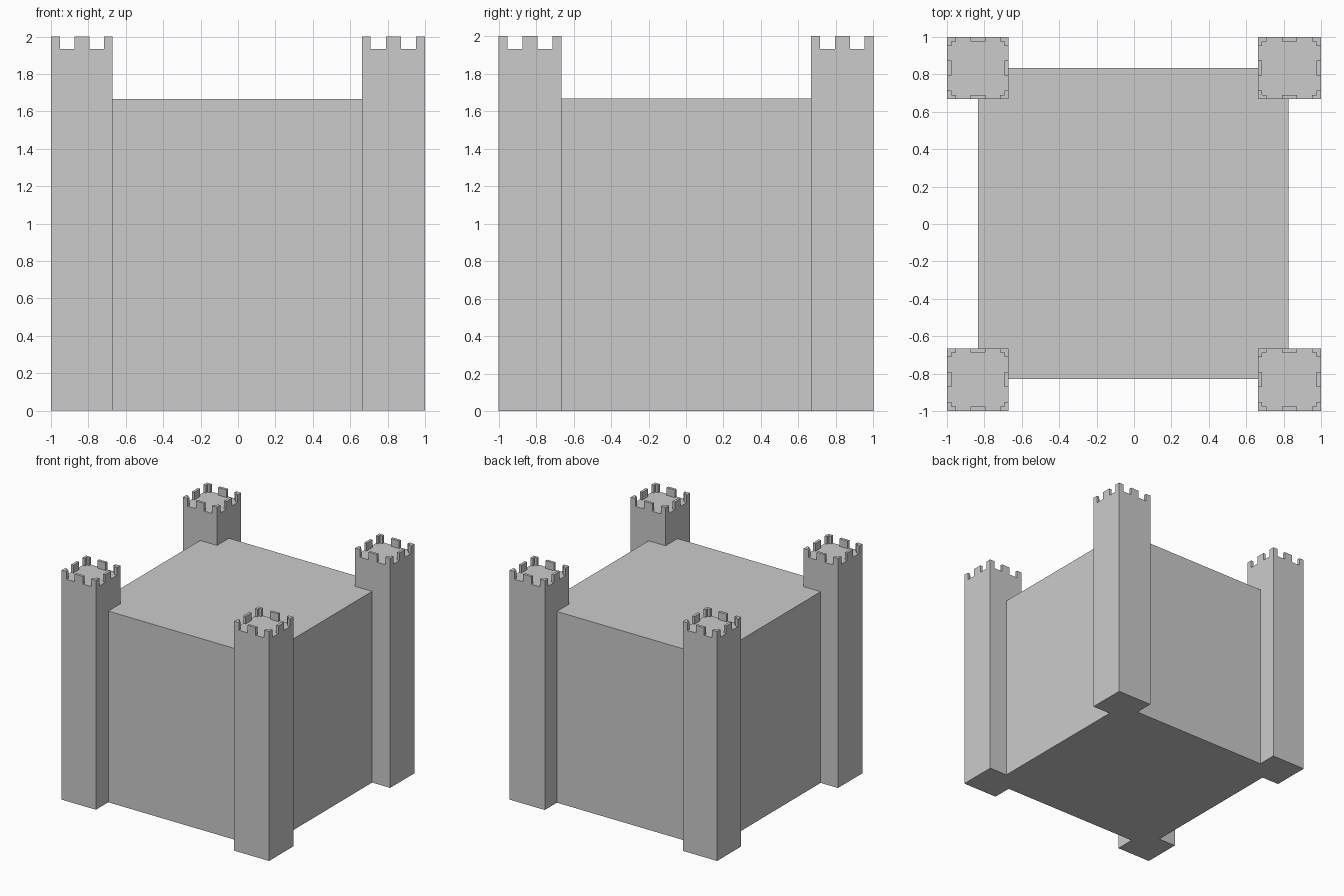
import bpy, bmesh

if "Cube" in bpy.data.objects:
    bpy.data.objects.remove(bpy.data.objects["Cube"])

def prism(name, pts, z0, z1):
    """Extrude a counter-clockwise outline from z0 to z1."""
    bm = bmesh.new()
    face = bm.faces.new([bm.verts.new((x, y, z0)) for x, y in pts])
    top = bmesh.ops.extrude_face_region(bm, geom=[face])
    verts = [g for g in top["geom"] if isinstance(g, bmesh.types.BMVert)]
    bmesh.ops.translate(bm, verts=verts, vec=(0, 0, z1 - z0))
    bmesh.ops.recalc_face_normals(bm, faces=bm.faces)
    mesh = bpy.data.meshes.new(name)
    bm.to_mesh(mesh)
    bm.free()
    obj = bpy.data.objects.new(name, mesh)
    bpy.context.collection.objects.link(obj)
    return obj

def box(name, x0, x1, y0, y1, z0, z1):
    return prism(name, [(x0, y0), (x1, y0), (x1, y1), (x0, y1)], z0, z1)

ROOF, TOP = 1.933, 2.0          # tower roof and merlon top
T, ARM, HALF = 0.023, 0.047, 0.04  # merlon thickness, corner arm, half width

# Central keep
box("keep", -0.833, 0.826, -0.83, 0.833, 0, 1.667)

# Four corner towers with crenellations
for side, x0, x1 in (("left", -1, -0.67), ("right", 0.662, 1)):
    for end, y0, y1 in (("front", -1, -0.665), ("back", 0.668, 1)):
        label = f"{end}_{side}"
        box(f"{label}_tower", x0, x1, y0, y1, 0, ROOF)
        cx, cy = (x0 + x1) / 2, (y0 + y1) / 2

        # L-shaped corner merlons
        for px, sx in ((x0, 1), (x1, -1)):
            for py, sy in ((y0, 1), (y1, -1)):
                ell = [(0, 0), (ARM, 0), (ARM, T), (T, T), (T, ARM), (0, ARM)]
                prism(f"{label}_corner_merlon",
                      [(px + sx * u, py + sy * v) for u, v in ell], ROOF, TOP)

        # Straight merlons in the middle of each wall
        for a in (x0, x1 - T):
            box(f"{label}_side_merlon", a, a + T, cy - HALF, cy + HALF, ROOF, TOP)
        for b in (y0, y1 - T):
            box(f"{label}_wall_merlon", cx - HALF, cx + HALF, b, b + T, ROOF, TOP)
